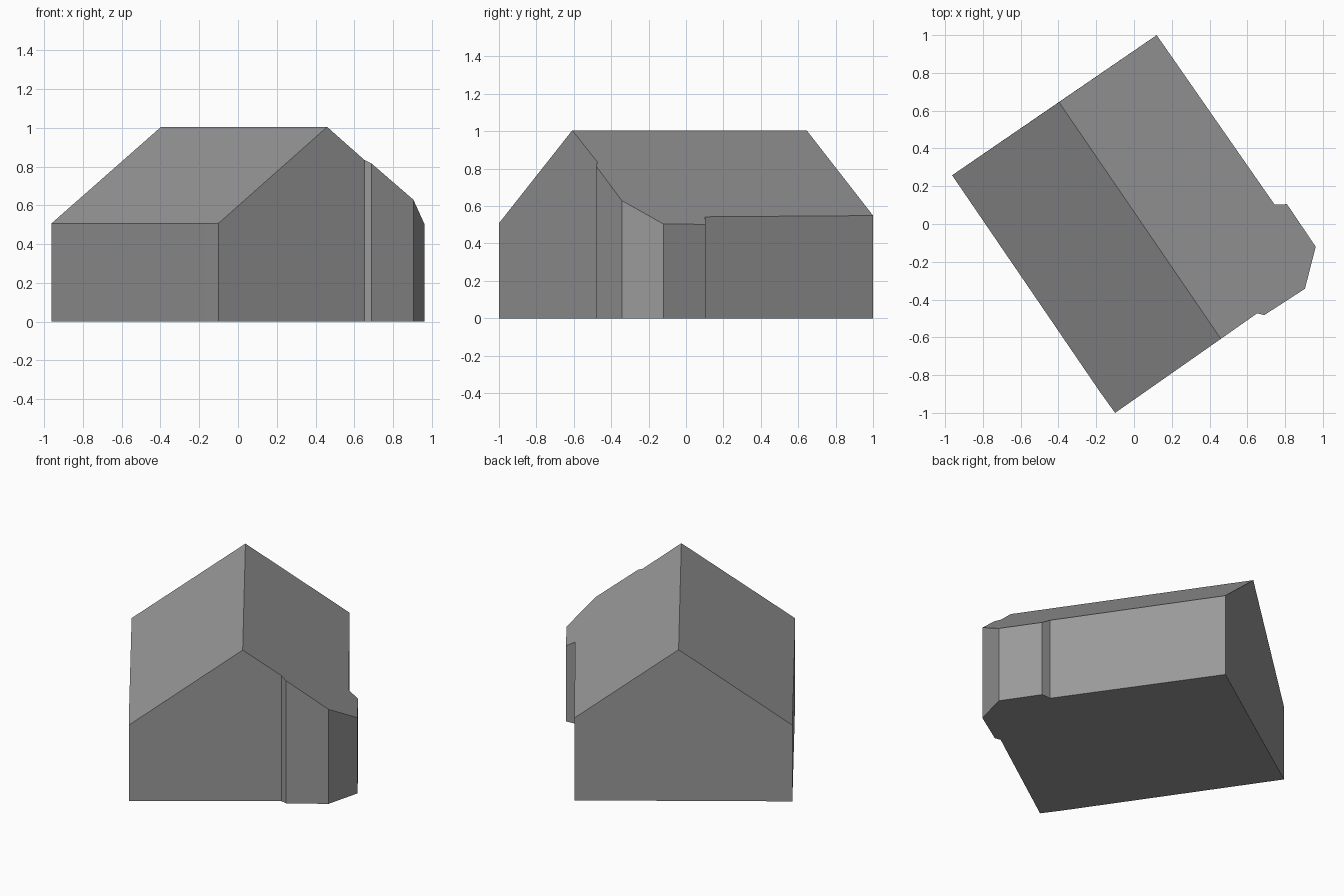
import bpy
import bmesh
from mathutils import Vector

cube = bpy.data.objects.get("Cube")
if cube:
    bpy.data.objects.remove(cube, do_unlink=True)

# One plain grey for walls and roof
grey = bpy.data.materials.new("plain_grey")
grey.use_nodes = True
colour = (0.32, 0.32, 0.32, 1)
grey.diffuse_color = colour
grey.node_tree.nodes["Principled BSDF"].inputs["Base Color"].default_value = colour

# Ridge and the footprint on either side of it, counterclockwise from above
RIDGE_HEIGHT, PITCH = 1.005, 0.727
ridge_back, ridge_front = Vector((-0.397, 0.645)), Vector((0.46, -0.608))
left_side = [(-0.963, 0.258), (-0.18, -0.889), (-0.1, -1.0)]
right_side = [(0.652, -0.473), (0.69, -0.482), (0.905, -0.343), (0.962, -0.12),
              (0.81, 0.105), (0.745, 0.102), (0.12, 1.0)]
along = (ridge_front - ridge_back).normalized()


def roof_height(point):
    """Roof falls evenly away from the ridge on both sides."""
    return RIDGE_HEIGHT - PITCH * abs(along.cross(point - ridge_back))


outline = ([ridge_back] + [Vector(p) for p in left_side]
           + [ridge_front] + [Vector(p) for p in right_side])
front = len(left_side) + 1

bm = bmesh.new()
base = [bm.verts.new((p.x, p.y, 0)) for p in outline]
top = [bm.verts.new((p.x, p.y, roof_height(p))) for p in outline]

# Floor and the two roof slopes
bm.faces.new(base[::-1])
bm.faces.new(top[:front + 1])
bm.faces.new(top[front:] + top[:1])

# Walls, with each gable kept as one face across the ridge end
count = len(outline)
for i in range(count):
    j = (i + 1) % count
    if i in (0, front):
        continue
    if j in (0, front):
        k = (j + 1) % count
        bm.faces.new((base[i], base[j], base[k], top[k], top[j], top[i]))
    else:
        bm.faces.new((base[i], base[j], top[j], top[i]))
bmesh.ops.recalc_face_normals(bm, faces=bm.faces)

mesh = bpy.data.meshes.new("house")
bm.to_mesh(mesh)
bm.free()
mesh.materials.append(grey)
house = bpy.data.objects.new("house", mesh)
bpy.context.collection.objects.link(house)
